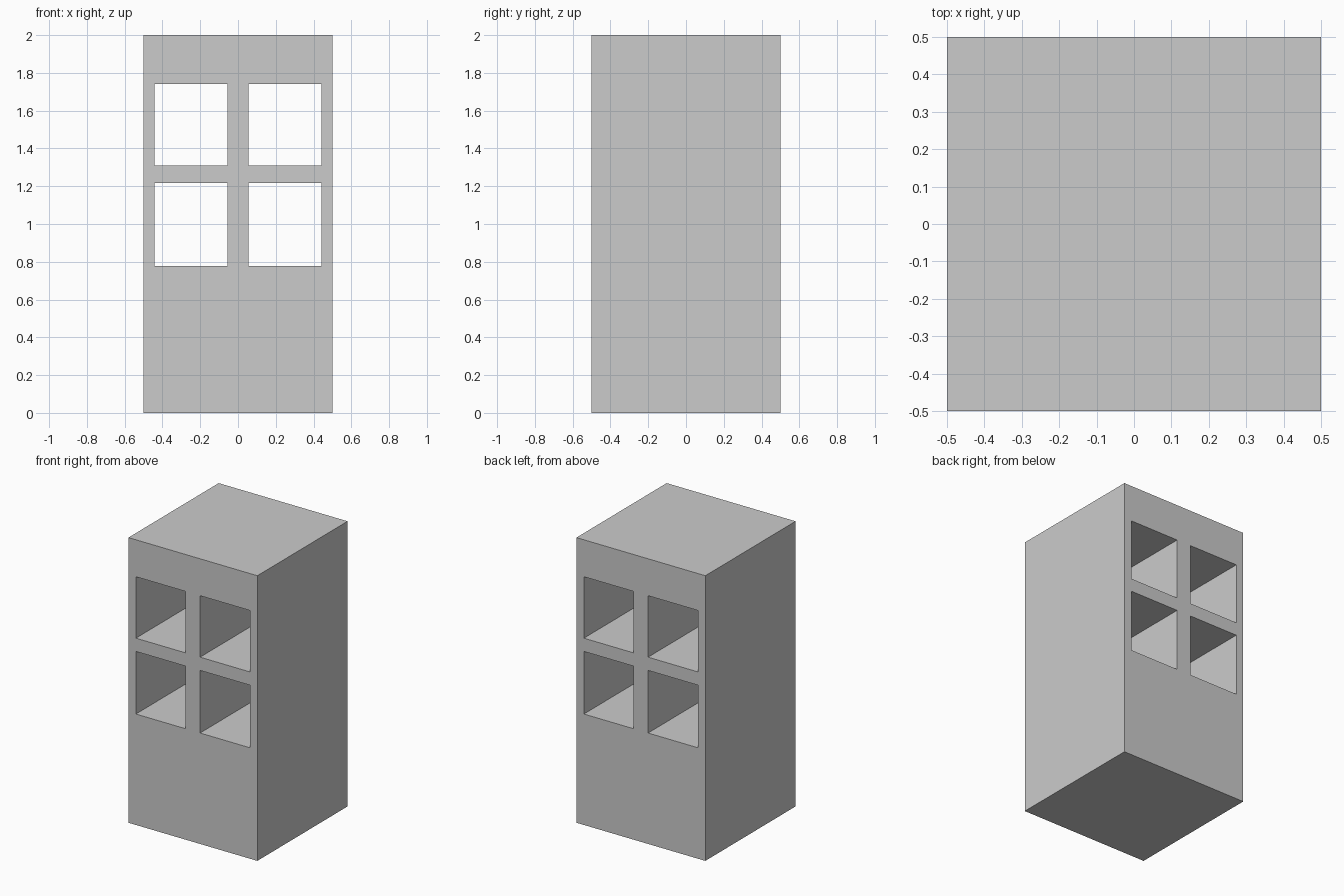
import bpy, bmesh

if "Cube" in bpy.data.objects:
    bpy.data.objects.remove(bpy.data.objects["Cube"])

# Grid lines of the front profile; the four window cells stay open
XS = [-0.5, -0.442, -0.056, 0.056, 0.442, 0.5]
ZS = [0.0, 0.778, 1.217, 1.31, 1.741, 2.0]
DEPTH = 1.0

bm = bmesh.new()
grid = [[bm.verts.new((x, -DEPTH / 2, z)) for x in XS] for z in ZS]
for r in range(len(ZS) - 1):
    for c in range(len(XS) - 1):
        if r in (1, 3) and c in (1, 3):
            continue
        bm.faces.new((grid[r][c], grid[r][c + 1], grid[r + 1][c + 1], grid[r + 1][c]))

# Extrude the pierced front through to the back, forming the window tunnels
ext = bmesh.ops.extrude_face_region(bm, geom=bm.faces[:], use_keep_orig=True)
new_verts = [g for g in ext["geom"] if isinstance(g, bmesh.types.BMVert)]
bmesh.ops.translate(bm, verts=new_verts, vec=(0, DEPTH, 0))
bmesh.ops.recalc_face_normals(bm, faces=bm.faces[:])

mesh = bpy.data.meshes.new("windowed_block")
bm.to_mesh(mesh)
bm.free()
block = bpy.data.objects.new("windowed_block", mesh)
bpy.context.collection.objects.link(block)
